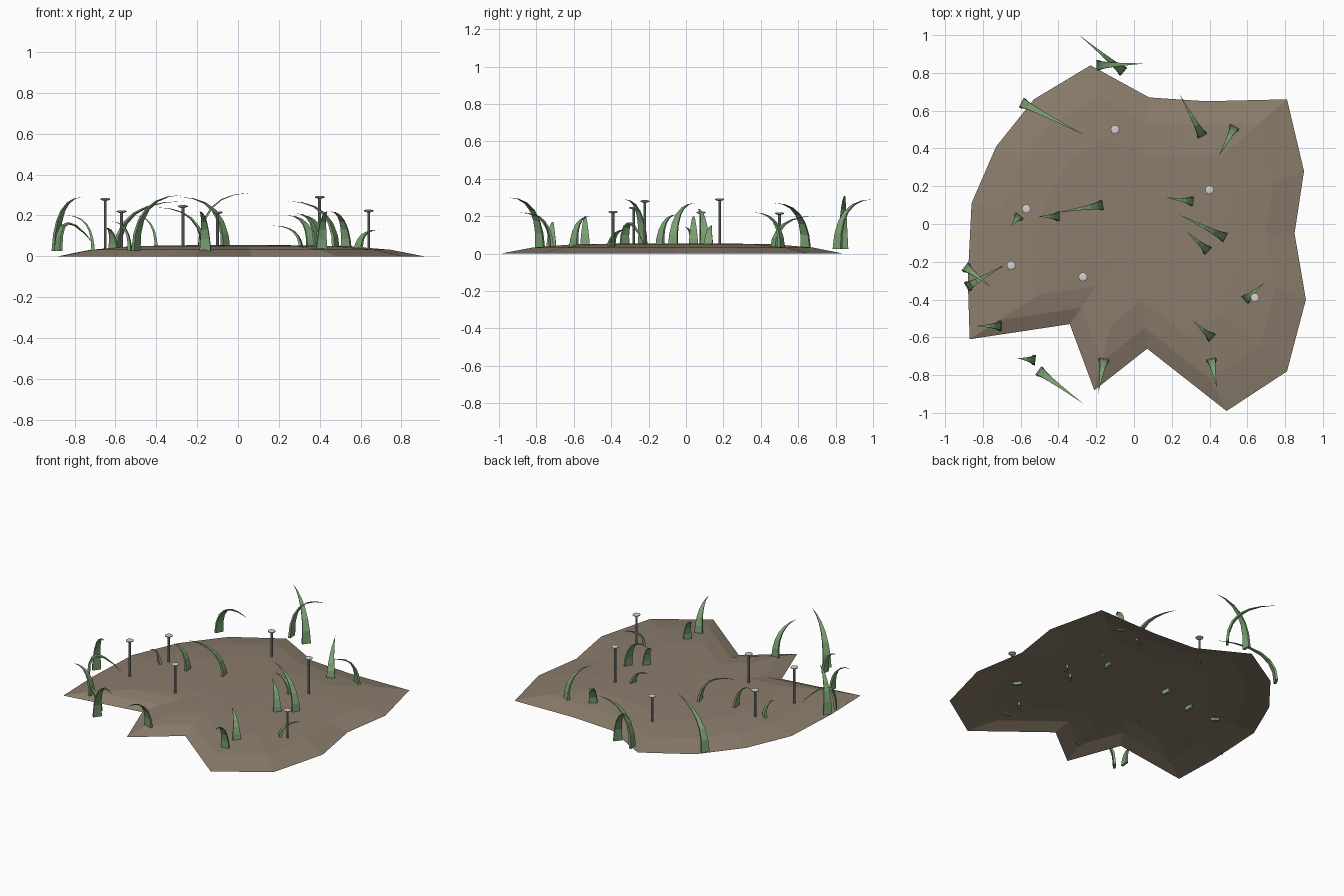
import bpy, bmesh, math
from mathutils import Vector

cube = bpy.data.objects.get("Cube")
if cube:
    bpy.data.objects.remove(cube, do_unlink=True)


def material(name, rgb):
    mat = bpy.data.materials.new(name)
    mat.use_nodes = True
    mat.diffuse_color = (*rgb, 1)
    mat.node_tree.nodes["Principled BSDF"].inputs["Base Color"].default_value = (*rgb, 1)
    return mat


earth = material("earth_brown", (0.26, 0.205, 0.15))
grass = material("grass_green", (0.2, 0.36, 0.17))
stalk = material("stalk_grey", (0.3, 0.3, 0.31))
petal = material("cap_pale_grey", (0.65, 0.64, 0.62))


def finish(bm, name, mats):
    bmesh.ops.recalc_face_normals(bm, faces=bm.faces)
    mesh = bpy.data.meshes.new(name)
    bm.to_mesh(mesh)
    bm.free()
    for mat in mats:
        mesh.materials.append(mat)
    obj = bpy.data.objects.new(name, mesh)
    bpy.context.collection.objects.link(obj)
    return obj


def bridge(bm, lower, upper):
    n = len(lower)
    for i in range(n):
        j = (i + 1) % n
        bm.faces.new((lower[i], lower[j], upper[j], upper[i]))


# Earth mound: an open shell of shrinking outlines
outline = [(-.23, .84), (.08, .67), (.38, .65), (.81, .66), (.9, .28), (.85, -.05),
           (.91, -.4), (.81, -.78), (.49, -.99), (.07, -.66), (-.21, -.88), (-.34, -.53),
           (-.87, -.61), (-.88, -.29), (-.86, .11), (-.73, .41), (-.53, .66)]
middle = Vector((0, -.05))
bm = bmesh.new()
previous = None
for scale, height in ((1, 0), (.82, .032), (.58, .05), (.28, .054)):
    ring = []
    for point in outline:
        flat = middle.lerp(Vector(point), scale)
        ring.append(bm.verts.new((flat.x, flat.y, height)))
    if previous:
        bridge(bm, previous, ring)
    previous = ring
peak = bm.verts.new((*middle, .053))
for i, vert in enumerate(previous):
    bm.faces.new((vert, previous[(i + 1) % len(previous)], peak))
finish(bm, "earth_mound", [earth])


# Grass blades: flat tapering strips that bend from the root towards the tip
def blade(name, root, tip, height, droop=0.0, width=.055, steps=6):
    start = Vector((*root, .025))
    end = Vector((*tip, height - droop))
    bend = Vector((*root, height + droop * .8))
    lean = Vector((end.x - start.x, end.y - start.y, 0)).normalized()
    side = Vector((-lean.y, lean.x, 0))
    bm = bmesh.new()
    previous = None
    for k in range(steps):
        t = k / steps
        centre = start.lerp(bend, t).lerp(bend.lerp(end, t), t)
        along = (bend - start).lerp(end - bend, t).normalized()
        across = side * width * (1 - t) / 2
        thick = along.cross(side) * .016 * (1 - t) / 2
        ring = [bm.verts.new(centre + across * a + thick * b)
                for a, b in ((-1, -1), (1, -1), (1, 1), (-1, 1))]
        if previous:
            bridge(bm, previous, ring)
        else:
            bm.faces.new(ring)
        previous = ring
    point = bm.verts.new(end)
    for i in range(len(previous)):
        bm.faces.new((previous[i], previous[(i + 1) % len(previous)], point))
    finish(bm, name, [grass])


blades = [
    ((-.06, .81), (-.29, 1), .29), ((-.19, .84), (.06, .85), .31),
    ((-.59, .64), (-.26, .47), .27), ((.36, .47), (.24, .69), .2),
    ((.53, .51), (.45, .36), .22), ((.31, .12), (.17, .14), .15),
    ((.48, -.07), (.24, .05), .27), ((.39, -.14), (.28, -.04), .21),
    ((-.17, .1), (-.41, .06), .24), ((-.4, .04), (-.51, .04), .2),
    ((-.61, .04), (-.65, -.01), .14), ((-.88, -.33), (-.69, -.22), .18, .14),
    ((-.89, -.23), (-.76, -.33), .29), ((-.71, -.54), (-.84, -.54), .2),
    ((-.53, -.72), (-.62, -.71), .17), ((-.5, -.78), (-.27, -.95), .3),
    ((-.16, -.72), (-.19, -.9), .22), ((.41, -.6), (.31, -.51), .2),
    ((.41, -.72), (.44, -.87), .22), ((.59, -.4), (.69, -.31), .13),
]
for number, data in enumerate(blades, 1):
    blade(f"grass_blade_{number}", *data)


# Small flowers: a thin stalk under a flattened pale cap
def flower(number, x, y, top):
    bm = bmesh.new()
    rings = []
    profile = ((.007, .03), (.007, top - .014), (.024, top - .008),
               (.024, top - .003), (.014, top))
    for radius, height in profile:
        rings.append([bm.verts.new((x + radius * math.cos(a), y + radius * math.sin(a), height))
                      for a in (math.tau * i / 8 for i in range(8))])
    for lower, upper in zip(rings, rings[1:]):
        bridge(bm, lower, upper)
    bm.faces.new(rings[0])
    bm.faces.new(rings[-1])
    for face in bm.faces:
        face.material_index = int(face.calc_center_median().z > top - .013)
    finish(bm, f"flower_{number}", [stalk, petal])


flowers = [(-.1, .5, .22), (.4, .18, .295), (-.57, .08, .225),
           (-.65, -.22, .285), (-.27, -.28, .25), (.64, -.39, .228)]
for number, data in enumerate(flowers, 1):
    flower(number, *data)
